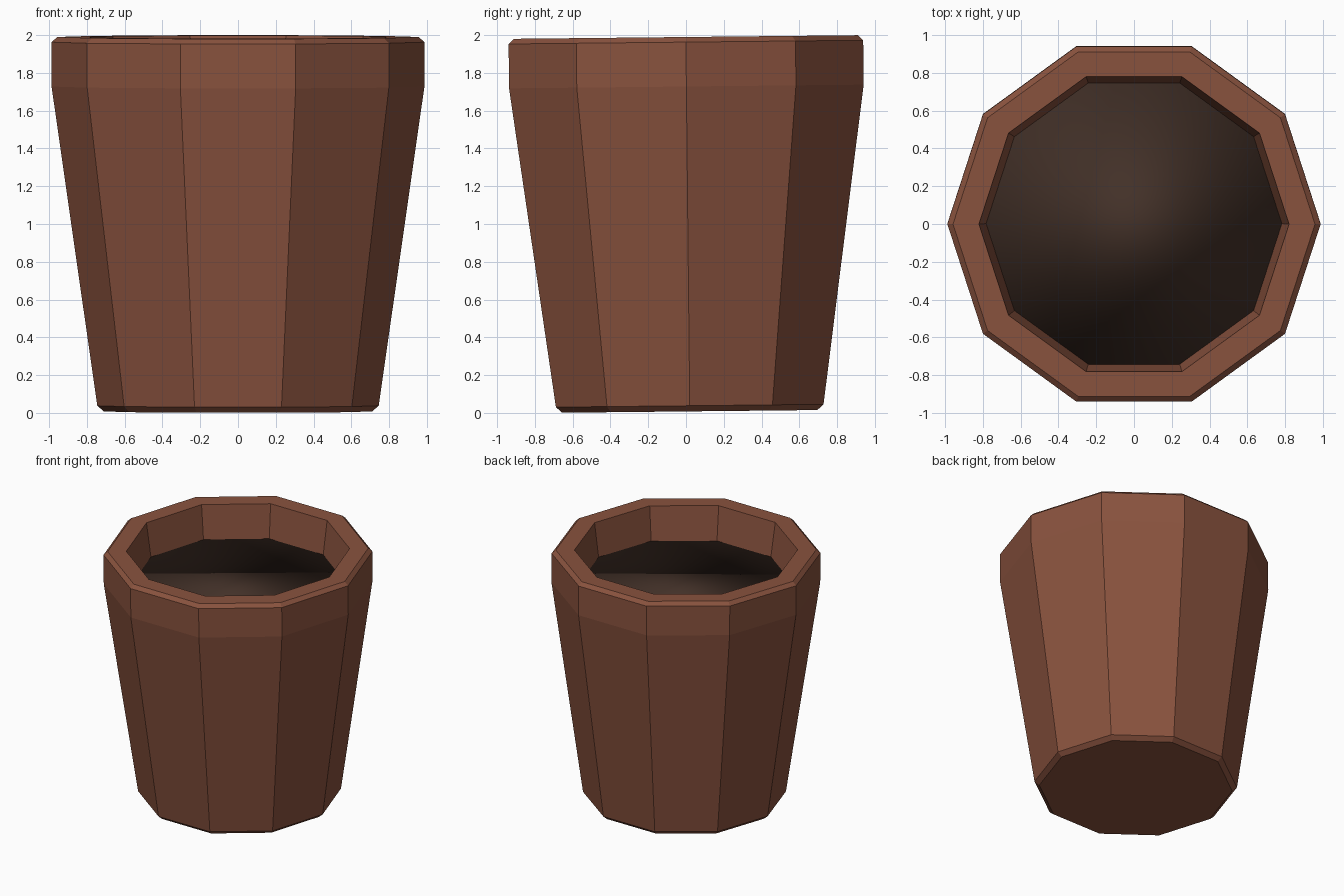
import bpy, bmesh
from math import cos, sin, pi
from mathutils import Matrix

if "Cube" in bpy.data.objects:
    bpy.data.objects.remove(bpy.data.objects["Cube"])

SIDES = 10
# The whole pot leans very slightly towards the front, with the rim centred
TILT = Matrix.Translation((0, 0.02, 0.008)) @ Matrix.Rotation(0.0105, 4, 'X')


def material(name, colour):
    mat = bpy.data.materials.new(name)
    mat.diffuse_color = (*colour, 1)
    mat.use_nodes = True
    mat.node_tree.nodes["Principled BSDF"].inputs["Base Color"].default_value = mat.diffuse_color
    return mat


def lathe(name, profile, mat):
    """Revolve (radius, z) points into a ten-sided solid with capped ends."""
    bm = bmesh.new()
    rings = [[bm.verts.new((r * cos(2 * pi * i / SIDES), r * sin(2 * pi * i / SIDES), z))
              for i in range(SIDES)] for r, z in profile]
    for a, b in zip(rings, rings[1:]):
        for i in range(SIDES):
            j = (i + 1) % SIDES
            bm.faces.new((a[i], a[j], b[j], b[i]))
    bm.faces.new(rings[0][::-1])
    bm.faces.new(rings[-1])
    bm.transform(TILT)
    mesh = bpy.data.meshes.new(name)
    bm.to_mesh(mesh)
    bm.free()
    mesh.materials.append(mat)
    obj = bpy.data.objects.new(name, mesh)
    bpy.context.collection.objects.link(obj)
    return obj


clay = material("clay", (0.25, 0.085, 0.048))
earth = material("earth", (0.055, 0.03, 0.021))

# Pot: chamfered foot, tapered wall, upright rim band, lip, inner wall
lathe("pot", [(0.71, 0), (0.745, 0.03), (0.987, 1.72), (0.987, 1.955),
              (0.957, 1.982), (0.82, 1.982), (0.78, 1.70)], clay)

# Soil: disc filling the mouth of the pot, smooth across its edge
soil = lathe("soil", [(0.775, 1.705), (0.782, 1.715)], earth)
soil.data.polygons.foreach_set("use_smooth", [True] * len(soil.data.polygons))
